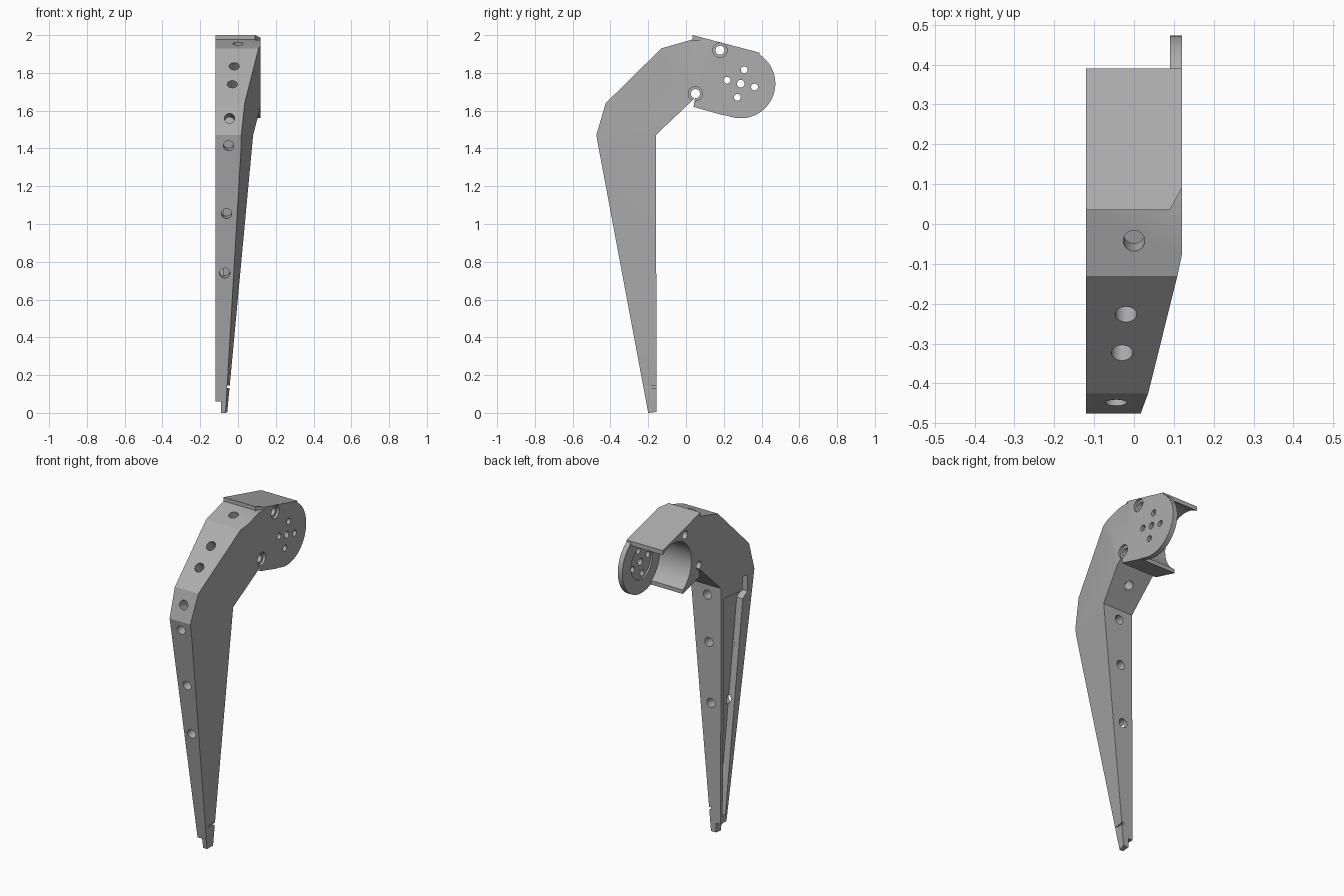
import bpy, bmesh, math
from mathutils import Vector

cube = bpy.data.objects.get("Cube")
if cube:
    bpy.data.objects.remove(cube, do_unlink=True)

grey = bpy.data.materials.new("plain grey")
grey.use_nodes = True
GREY = (0.42, 0.42, 0.42, 1)
grey.diffuse_color = GREY
grey.node_tree.nodes["Principled BSDF"].inputs["Base Color"].default_value = GREY


def finish(name, bm):
    bmesh.ops.recalc_face_normals(bm, faces=bm.faces[:])
    mesh = bpy.data.meshes.new(name)
    bm.to_mesh(mesh)
    bm.free()
    mesh.materials.append(grey)
    obj = bpy.data.objects.new(name, mesh)
    bpy.context.collection.objects.link(obj)
    return obj


def prism(name, outline, x0, x1, planes=()):
    """Extrude a (y, z) outline along x, then trim it with planes."""
    bm = bmesh.new()
    face = bm.faces.new([bm.verts.new((x0, y, z)) for y, z in outline])
    ext = bmesh.ops.extrude_face_region(bm, geom=[face])
    moved = [g for g in ext["geom"] if isinstance(g, bmesh.types.BMVert)]
    bmesh.ops.translate(bm, verts=moved, vec=(x1 - x0, 0, 0))
    for point, normal in planes:
        geom = bm.verts[:] + bm.edges[:] + bm.faces[:]
        cut = bmesh.ops.bisect_plane(bm, geom=geom, plane_co=point, plane_no=normal,
                                     clear_outer=True, dist=1e-5)
        edges = [g for g in cut["geom_cut"] if isinstance(g, bmesh.types.BMEdge)]
        bmesh.ops.edgeloop_fill(bm, edges=edges)
    return finish(name, bm)


def rod(start, end, radius, sides=24):
    a, b = Vector(start), Vector(end)
    bm = bmesh.new()
    bmesh.ops.create_cone(bm, cap_ends=True, segments=sides, radius1=radius,
                          radius2=radius, depth=(b - a).length)
    spin = (b - a).to_track_quat("Z", "Y").to_matrix()
    bmesh.ops.rotate(bm, verts=bm.verts[:], matrix=spin)
    bmesh.ops.translate(bm, verts=bm.verts[:], vec=(a + b) / 2)
    return finish("cutter", bm)


def combine(target, other, operation="DIFFERENCE"):
    mod = target.modifiers.new("combine", "BOOLEAN")
    mod.operation, mod.solver, mod.object = operation, "EXACT", other
    bpy.context.view_layer.objects.active = target
    bpy.ops.object.modifier_apply(modifier=mod.name)
    bpy.data.objects.remove(other, do_unlink=True)


# Bent leg body, with its outer side tapering towards the tip
side = [(-0.2, 0), (-0.475, 1.47), (-0.425, 1.64), (-0.13, 1.93), (0.035, 1.977),
        (0.035, 2.0), (0.39, 1.907), (0.39, 1.85), (0.2, 1.65), (0.2, 1.575),
        (0.04, 1.62), (0.05, 1.67), (-0.16, 1.47), (-0.155, 0.005)]
bend = (0.08, -0.16, 1.47)
leg = prism("leg_body", side, -0.12, 0.12,
            [(bend, (1, -0.19, -0.094)), (bend, (1, -0.2, -0.05))])

# Round motor seat under the top cover
cy, cz = 0.29, 1.743
combine(leg, rod((-0.14, cy, cz), (0.09, cy, cz), 0.17, 64))

# Rounded mounting plate
plate = [(0.04, 1.621), (0.1, 1.975)]
for i in range(33):
    t = math.radians(75 - 180 * i / 32)
    plate.append((cy + 0.183 * math.cos(t), cz + 0.183 * math.sin(t)))
combine(leg, prism("mounting_plate", plate, 0.09, 0.12), "UNION")

# Recess and screw pattern of the mounting plate
combine(leg, rod((0.08, cy, cz), (0.1, cy, cz), 0.1, 40))
combine(leg, rod((0.05, cy, cz), (0.15, cy, cz), 0.02))
for i in range(4):
    t = math.radians(76 + 90 * i)
    y, z = cy + 0.075 * math.cos(t), cz + 0.075 * math.sin(t)
    combine(leg, rod((0.05, y, z), (0.15, y, z), 0.018))

# Counterbored cross holes
for y, z in [(0.18, 1.92), (0.05, 1.69)]:
    combine(leg, rod((-0.2, y, z), (0.2, y, z), 0.024))
    combine(leg, rod((0.105, y, z), (0.2, y, z), 0.038))


def edge_hole(x, z, a, b, outward):
    """Blind hole square to the outline edge from a to b."""
    a, b = Vector((0, *a)), Vector((0, *b))
    p = a.lerp(b, (z - a.z) / (b.z - a.z))
    p.x = x
    n = (b - a).cross(Vector((1, 0, 0))).normalized()
    if n.y * outward < 0:
        n.negate()
    combine(leg, rod(p + n * 0.05, p - n * 0.07, 0.027))


# Holes down the front and back edges
for x, z, k in [(0, 1.955, 3), (-0.02, 1.835, 2), (-0.03, 1.74, 2), (-0.045, 1.56, 1),
                (-0.05, 1.415, 0), (-0.06, 1.055, 0), (-0.07, 0.74, 0)]:
    edge_hole(x, z, side[k], side[k + 1], -1)
for x, z, k in [(-0.01, 1.57, 11), (-0.03, 1.41, 12), (-0.04, 1.13, 12), (-0.055, 0.77, 12)]:
    edge_hole(x, z, side[k], side[k + 1], 1)

# Long open channel on the inner side
channel = [(-0.175, 0.1), (-0.2, 0.1), (-0.365, 1.33), (-0.41, 1.36), (-0.41, 1.46),
           (-0.37, 1.46), (-0.36, 1.38), (-0.19, 1.4)]
combine(leg, prism("cutter", channel, -0.2, -0.08))

# Stepped tip with a thin groove
combine(leg, prism("cutter", [(-0.4, -0.1), (0, -0.1), (0, 0.06), (-0.4, 0.06)], -0.2, -0.09))
combine(leg, prism("cutter", [(-0.4, 0.125), (0, 0.135), (0, 0.15), (-0.4, 0.14)], -0.058, 0.1))

# Chamfered front corner of the top cover
corner = prism("cutter", [(0, 1.975), (0.1, 1.975), (0.1, 2.1), (0, 2.1)], 0.05, 0.2,
               [((0.09, 0.035, 2), (-0.055, 0.03, 0))])
combine(leg, corner)

bpy.ops.object.select_all(action="DESELECT")
leg.select_set(True)
bpy.context.view_layer.objects.active = leg
bpy.ops.object.shade_smooth_by_angle(angle=math.radians(25))
